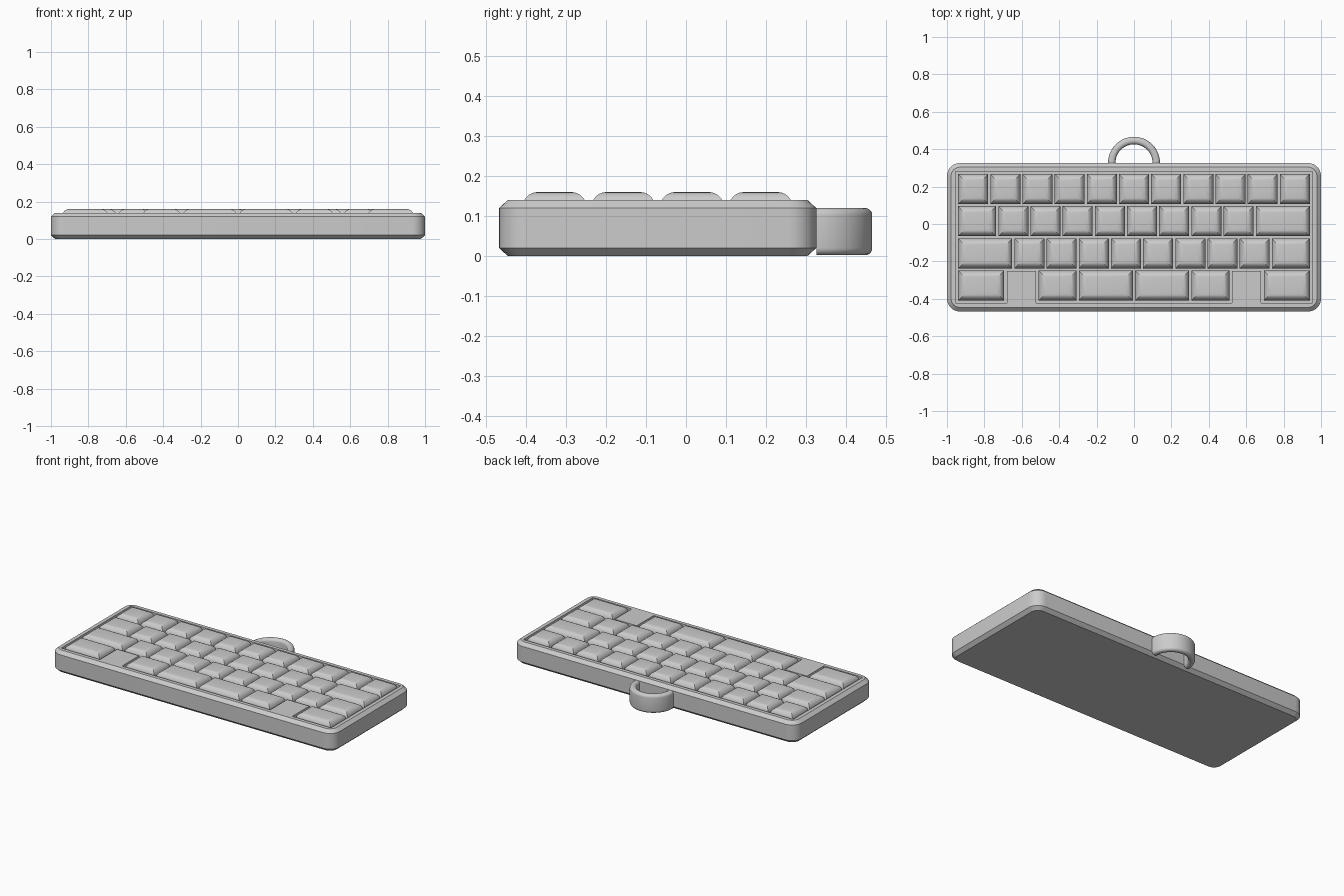
import bpy, bmesh
from math import pi, sin, cos
from mathutils import Vector

if "Cube" in bpy.data.objects:
    bpy.data.objects.remove(bpy.data.objects["Cube"], do_unlink=True)

grey = bpy.data.materials.new("plain grey")
grey.use_nodes = True
GREY = (0.6, 0.6, 0.6, 1)
grey.diffuse_color = GREY
grey.node_tree.nodes["Principled BSDF"].inputs["Base Color"].default_value = GREY

U = 0.172                # key pitch
LEFT = -5.5 * U          # left edge of the key field
ROW_TOP = 0.273          # back edge of the key field
FLOOR = 0.08             # pocket floor height
RIM = 0.14               # top of the case


def make_object(name, bm):
    bmesh.ops.recalc_face_normals(bm, faces=bm.faces[:])
    mesh = bpy.data.meshes.new(name)
    bm.to_mesh(mesh)
    bm.free()
    mesh.materials.append(grey)
    obj = bpy.data.objects.new(name, mesh)
    bpy.context.collection.objects.link(obj)
    return obj


def activate(obj):
    bpy.ops.object.select_all(action='DESELECT')
    obj.select_set(True)
    bpy.context.view_layer.objects.active = obj


def smooth(obj, angle=0.52):
    activate(obj)
    bpy.ops.object.shade_smooth_by_angle(angle=angle)


def rounded_rect(hx, hy, r, n):
    """Counter-clockwise outline with n segments per corner."""
    pts = []
    for k, (sx, sy) in enumerate([(1, 1), (-1, 1), (-1, -1), (1, -1)]):
        for i in range(n + 1):
            a = (k + i / n) * pi / 2
            pts.append((sx * (hx - r) + r * cos(a), sy * (hy - r) + r * sin(a)))
    return pts


# Case: stacked rounded outlines with chamfered top and bottom
bm = bmesh.new()
loops = []
for z, inset in [(0, 0.022), (0.02, 0), (0.12, 0), (RIM, 0.022)]:
    outline = rounded_rect(1 - inset, 0.397 - inset, 0.07 - inset, 8)
    loops.append([bm.verts.new((x, y - 0.071, z)) for x, y in outline])
for low, high in zip(loops, loops[1:]):
    for i in range(len(low)):
        j = (i + 1) % len(low)
        bm.faces.new((low[i], low[j], high[j], high[i]))
bm.faces.new(loops[0])
bm.faces.new(loops[-1])
case = make_object("case", bm)

# Key pocket: outline follows the keys, leaving the two blank blocks standing
m = 0.008
back, front = ROW_TOP + m, ROW_TOP - 4 * U - m
step = ROW_TOP - 3 * U - m
half = [(2.0 * 1.5 * U - m, step), (3 * U + m, front)]
side = -LEFT + m
gap_out = 4 * U - m      # outer wall of a blank block
gap_in = 3 * U + m       # inner wall of a blank block
right = [(side, back), (side, front), (gap_out, front), (gap_out, step),
         (gap_in, step), (gap_in, front)]
outline = right + [(-x, y) for x, y in reversed(right)]
bm = bmesh.new()
base = bm.faces.new([bm.verts.new((x, y, FLOOR)) for x, y in outline])
top = bmesh.ops.extrude_face_region(bm, geom=[base])
bmesh.ops.translate(bm, vec=(0, 0, 0.2),
                    verts=[v for v in top["geom"] if isinstance(v, bmesh.types.BMVert)])
cutter = make_object("pocket_cutter", bm)
cutter.hide_render = True
cut = case.modifiers.new("pocket", 'BOOLEAN')
cut.operation = 'DIFFERENCE'
cut.solver = 'EXACT'
cut.object = cutter
activate(case)
bpy.ops.object.modifier_apply(modifier=cut.name)
bpy.data.objects.remove(cutter, do_unlink=True)
smooth(case)


# Keys: boxes with rounded top edges
def key(name, cx, cy, width):
    bm = bmesh.new()
    bmesh.ops.create_cube(bm, size=1)
    height = 0.16 - FLOOR
    bmesh.ops.scale(bm, vec=(width, U - 0.012, height), verts=bm.verts[:])
    bmesh.ops.translate(bm, vec=(cx, cy, FLOOR + height / 2), verts=bm.verts[:])
    edges = [e for e in bm.edges if all(v.co.z > 0.15 for v in e.verts)]
    bmesh.ops.bevel(bm, geom=edges, offset=0.038, segments=6,
                    profile=0.5, affect='EDGES')
    smooth(make_object(name, bm))


# Row layouts in key units; a negative width is a blank block
rows = [[1] * 11,
        [1.25] + [1] * 8 + [1.75],
        [1.75] + [1] * 8 + [1.25],
        [1.5, -1, 1.25, 1.75, 1.75, 1.25, -1, 1.5]]
for r, widths in enumerate(rows):
    x = LEFT
    for k, w in enumerate(widths):
        span = abs(w) * U
        if w > 0:
            key(f"key_row{r + 1}_{k + 1}", x + span / 2,
                ROW_TOP - (r + 0.5) * U, span - 0.012)
        x += span

# Strap loop: rounded section swept through a half circle behind the case
bm = bmesh.new()
hub = Vector((0, 0.327, 0))
section = [bm.verts.new((0.119 + x, hub.y, 0.061 + z))
           for x, z in rounded_rect(0.02, 0.059, 0.018, 5)]
ring = [bm.edges.new((section[i - 1], section[i])) for i in range(len(section))]
bmesh.ops.spin(bm, geom=section + ring, cent=hub, axis=(0, 0, 1),
               angle=pi, steps=32, use_duplicate=False)
bmesh.ops.holes_fill(bm, edges=[e for e in bm.edges if e.is_boundary], sides=0)
smooth(make_object("strap_loop", bm))
